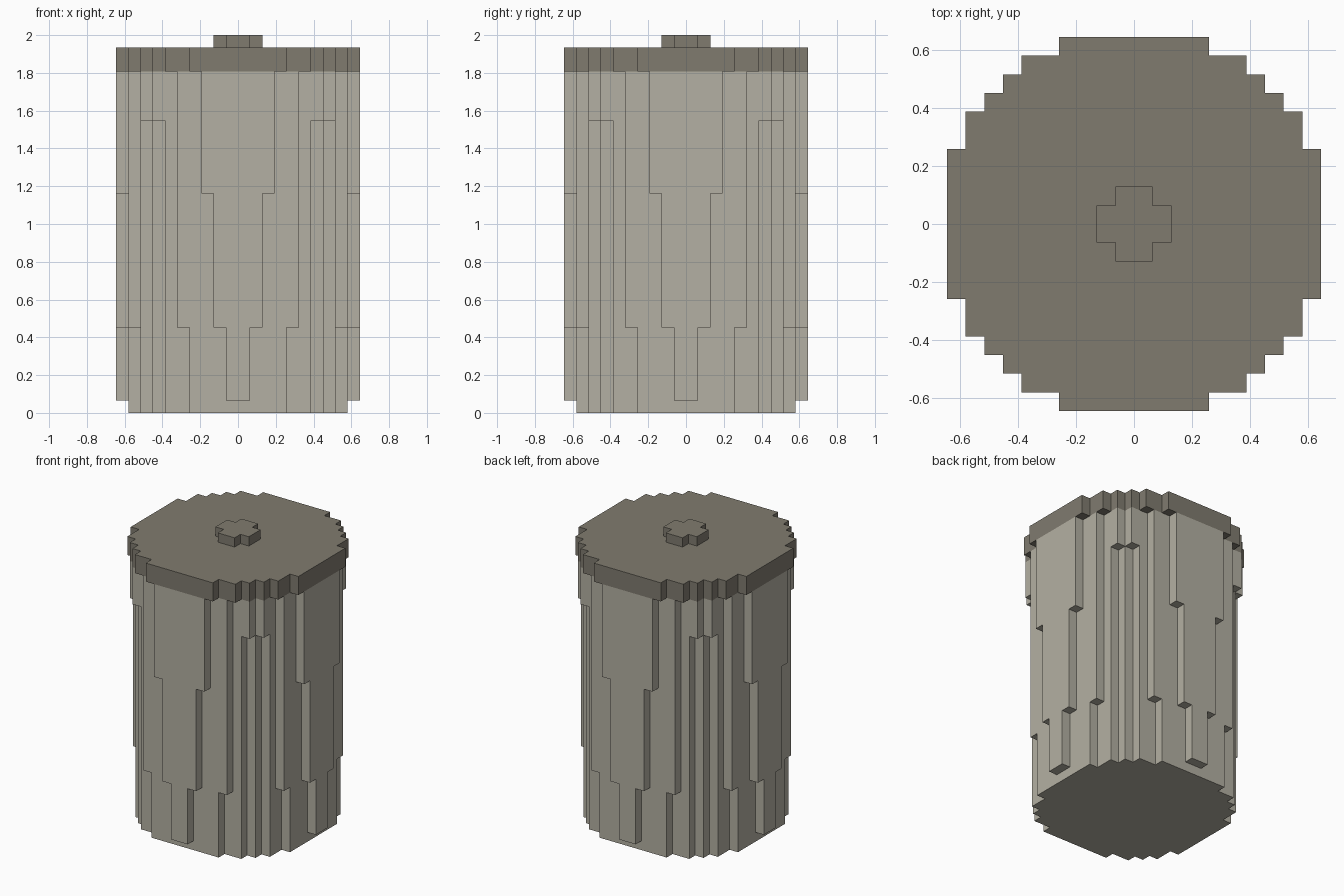
import bpy
import bmesh

if "Cube" in bpy.data.objects:
    bpy.data.objects.remove(bpy.data.objects["Cube"], do_unlink=True)

U = 2 / 31  # edge of one block; the model is 31 blocks tall


def material(name, rgb):
    m = bpy.data.materials.new(name)
    m.use_nodes = True
    m.diffuse_color = (*rgb, 1)
    bsdf = next(n for n in m.node_tree.nodes if n.type == 'BSDF_PRINCIPLED')
    bsdf.inputs["Base Color"].default_value = (*rgb, 1)
    return m


def turn(p, q):
    """Rotate a point by q quarter turns."""
    x, y = p
    for _ in range(q):
        x, y = -y, x
    return x, y


def outline(d):
    """Stepped round outline; d[j] is the half width of block row j."""
    quarter = []
    for j in range(1, len(d)):
        if d[j] != d[j - 1]:
            quarter += [(d[j - 1], j), (d[j], j)]
    quarter.append((d[-1], len(d)))
    return [turn(p, q) for q in range(4) for p in quarter]


def build(name, mat, sections, top):
    """Stack of stepped prisms, each (start height, rows), growing upward."""
    bm = bmesh.new()

    def face(points):
        bm.faces.new([bm.verts.new((x * U, y * U, z * U)) for x, y, z in points])

    for k, (z0, d) in enumerate(sections):
        last = k == len(sections) - 1
        z1 = top if last else sections[k + 1][0]
        ring = outline(d)
        # Side walls
        for a, b in zip(ring, ring[1:] + ring[:1]):
            face([(*a, z0), (*b, z0), (*b, z1), (*a, z1)])
        # End caps
        if k == 0:
            face([(*p, z0) for p in reversed(ring)])
        else:
            # Undersides of the blocks that this section adds
            below = sections[k - 1][1]
            for j, w in enumerate(d):
                for i in range(below[j] if j < len(below) else 0, w):
                    cell = [(i, j), (i, j + 1), (i + 1, j + 1), (i + 1, j)]
                    for q in range(4):
                        face([(*turn(p, q), z0) for p in cell])
        if last:
            face([(*p, z1) for p in ring])
    # Weld, then merge coplanar panels
    bmesh.ops.remove_doubles(bm, verts=bm.verts, dist=1e-4)
    bmesh.ops.dissolve_limit(bm, angle_limit=0.01, verts=bm.verts, edges=bm.edges)
    mesh = bpy.data.meshes.new(name)
    bm.to_mesh(mesh)
    bm.free()
    mesh.materials.append(mat)
    obj = bpy.data.objects.new(name, mesh)
    bpy.context.collection.objects.link(obj)
    return obj


light = material("light stone grey", (0.456, 0.434, 0.366))
dark = material("dark stone grey", (0.216, 0.198, 0.159))

# Bin body, widening in block steps towards the top
build("bin_body", light, [
    (0, [9, 9, 9, 9, 8, 8, 7, 6, 4]),
    (1, [10, 9, 9, 9, 8, 8, 7, 6, 4, 1]),
    (7, [10, 10, 9, 9, 9, 8, 7, 6, 5, 2]),
    (18, [10, 10, 10, 9, 9, 8, 7, 6, 5, 3]),
    (24, [10, 10, 10, 9, 9, 8, 8, 7, 5, 3]),
], 28)

# Lid plate and its handle
build("lid", dark, [(28, [10, 10, 10, 10, 9, 9, 8, 7, 6, 4])], 30)
build("lid_knob", dark, [(30, [2, 1])], 31)
